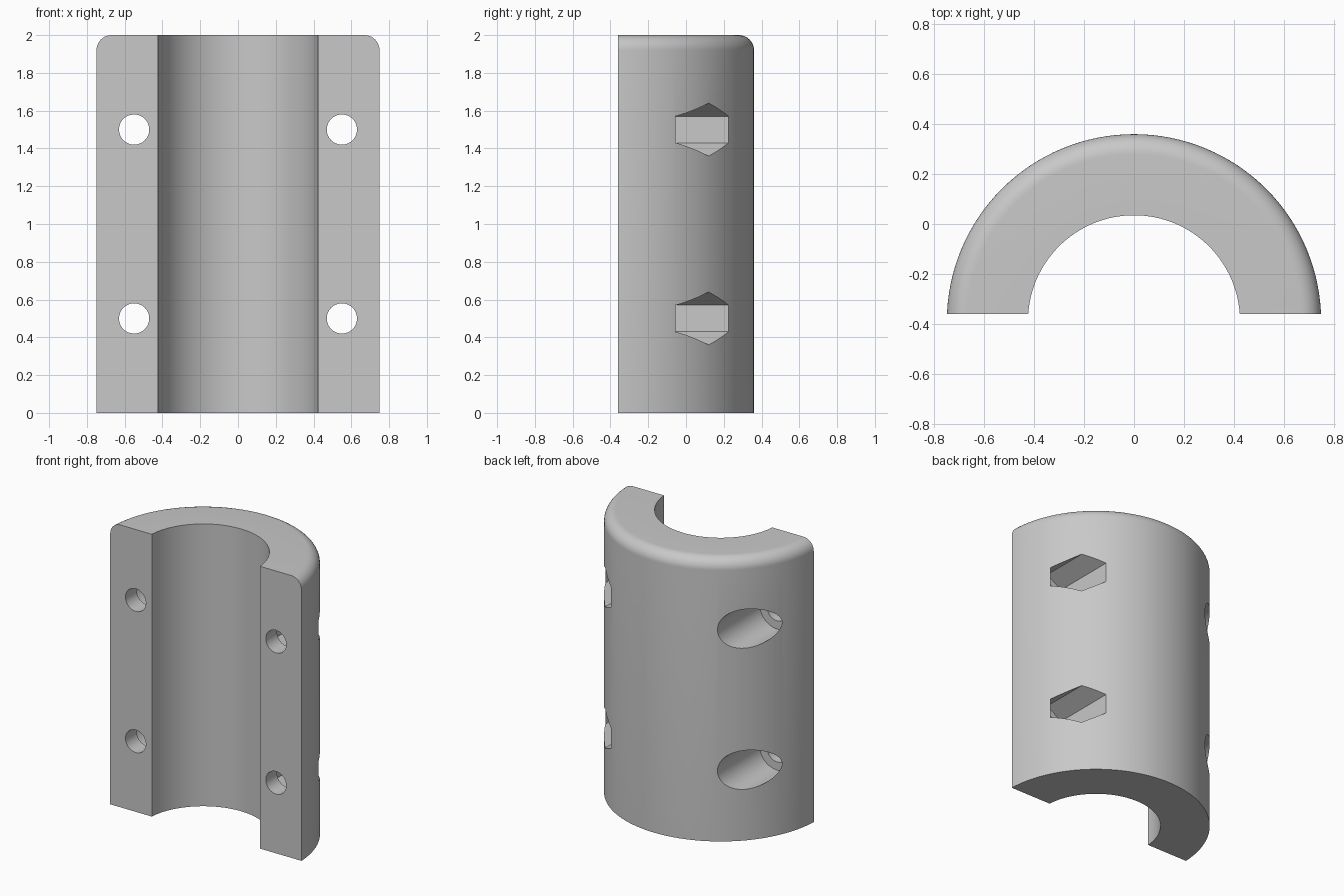
import bpy, bmesh, math
from mathutils import Matrix, Vector

if "Cube" in bpy.data.objects:
    bpy.data.objects.remove(bpy.data.objects["Cube"])

AXIS_Y, CUT_Y = -0.39, -0.36      # bore axis and flat mating face
R_OUT, R_IN, HEIGHT, FILLET = 0.75, 0.425, 2.0, 0.08
BOLT_X, BOLT_Z, SEAT_Y = 0.55, (0.5, 1.5), -0.235

grey = bpy.data.materials.new("plain grey")
grey.diffuse_color = (0.58, 0.58, 0.58, 1)
grey.use_nodes = True
grey.node_tree.nodes["Principled BSDF"].inputs["Base Color"].default_value = grey.diffuse_color


def make_object(name, bm):
    mesh = bpy.data.meshes.new(name)
    bmesh.ops.recalc_face_normals(bm, faces=bm.faces[:])
    bm.to_mesh(mesh)
    bm.free()
    obj = bpy.data.objects.new(name, mesh)
    mesh.materials.append(grey)
    bpy.context.collection.objects.link(obj)
    return obj


# Half shell: revolved wall section with a rounded top outer edge
def half_shell(steps=128, arc=10):
    profile = [(R_IN, 0), (R_OUT, 0)]
    for i in range(arc + 1):
        a = math.pi / 2 * i / arc
        profile.append((R_OUT - FILLET + FILLET * math.cos(a),
                        HEIGHT - FILLET + FILLET * math.sin(a)))
    profile.append((R_IN, HEIGHT))
    bm = bmesh.new()
    rings = []
    for s in range(steps):
        t = 2 * math.pi * s / steps
        rings.append([bm.verts.new((r * math.cos(t), AXIS_Y + r * math.sin(t), z))
                      for r, z in profile])
    n = len(profile)
    for s in range(steps):
        a, b = rings[s], rings[(s + 1) % steps]
        for i in range(n):
            j = (i + 1) % n
            bm.faces.new((a[i], a[j], b[j], b[i]))
    # Slice off the front and cap the two mating faces
    bmesh.ops.bisect_plane(bm, geom=bm.verts[:] + bm.edges[:] + bm.faces[:],
                           plane_co=(0, CUT_Y, 0), plane_no=(0, -1, 0),
                           clear_outer=True)
    bmesh.ops.holes_fill(bm, edges=[e for e in bm.edges if e.is_boundary], sides=0)
    return make_object("clamp_half", bm)


# Prism cutter lying along y
def cutter(name, sides, radius, x, z, y0, y1):
    bm = bmesh.new()
    bmesh.ops.create_cone(bm, cap_ends=True, segments=sides, radius1=radius,
                          radius2=radius, depth=y1 - y0)
    bmesh.ops.transform(bm, verts=bm.verts[:],
                        matrix=Matrix.Translation(Vector((x, (y0 + y1) / 2, z)))
                        @ Matrix.Rotation(math.pi / 2, 4, 'X'))
    # Hexagons stand with a corner pointing up
    if sides == 6:
        top = max(v.co.z for v in bm.verts) - z
        if top < radius * 0.95:
            bmesh.ops.rotate(bm, verts=bm.verts[:], cent=(x, 0, z),
                             matrix=Matrix.Rotation(math.pi / 6, 3, 'Y'))
    obj = make_object(name, bm)
    obj.hide_render = True
    return obj


clamp = half_shell()
bpy.context.view_layer.objects.active = clamp
clamp.select_set(True)

cutters = []
for z in BOLT_Z:
    for x in (-BOLT_X, BOLT_X):
        cutters.append(cutter("bolt_hole_cutter", 48, 0.08, x, z, -0.6, 0.6))
    # Round bolt head seat on one side, hexagonal nut seat on the other
    cutters.append(cutter("head_seat_cutter", 64, 0.138, -BOLT_X, z, SEAT_Y, 0.7))
    cutters.append(cutter("nut_seat_cutter", 6, 0.14, BOLT_X, z, SEAT_Y, 0.7))

for c in cutters:
    mod = clamp.modifiers.new("cut", 'BOOLEAN')
    mod.operation, mod.solver, mod.object = 'DIFFERENCE', 'EXACT', c
    bpy.ops.object.modifier_apply(modifier=mod.name)
for c in cutters:
    bpy.data.objects.remove(c, do_unlink=True)

bpy.ops.object.shade_smooth_by_angle(angle=math.radians(25))
